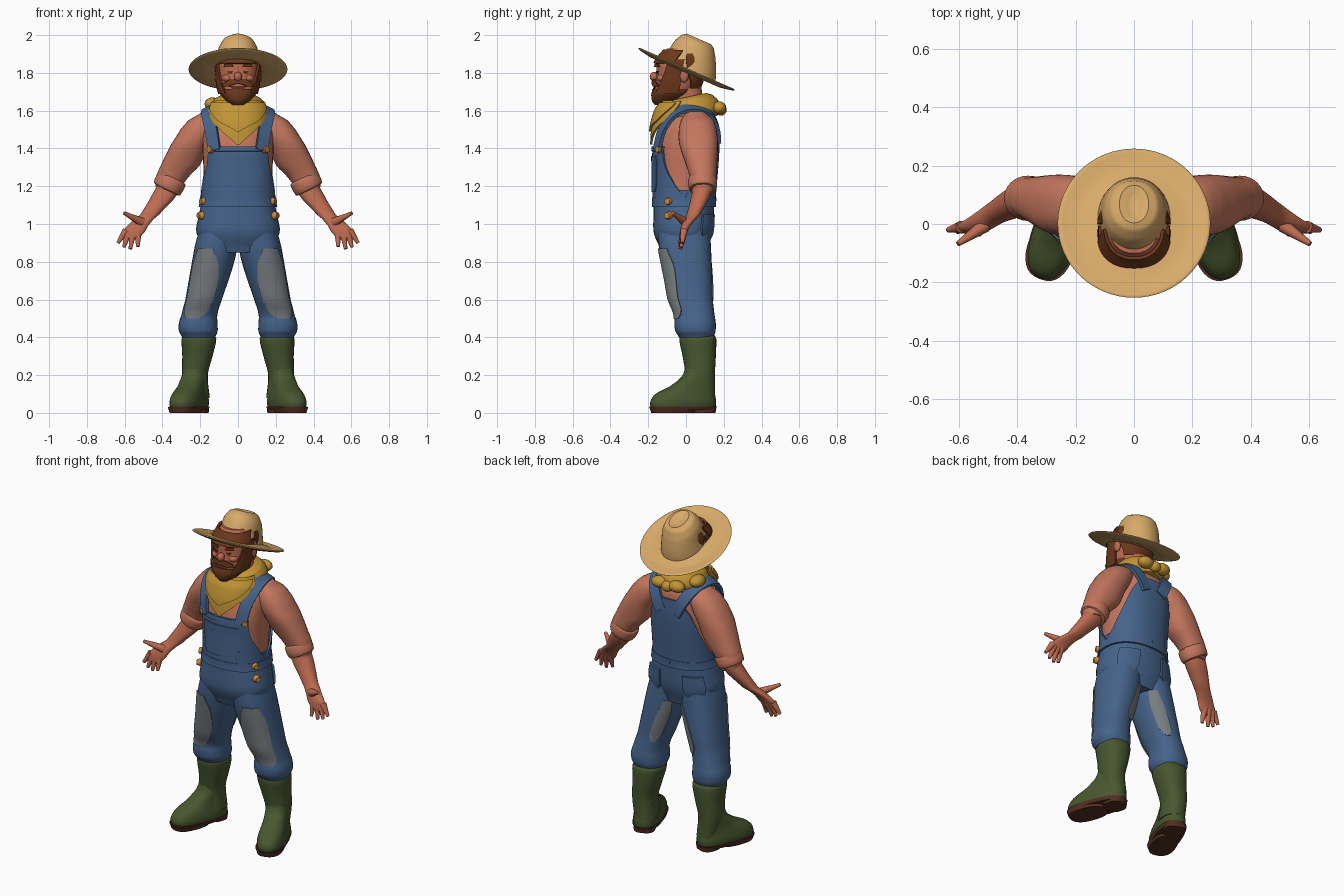
import bpy, bmesh, math
from mathutils import Matrix, Vector

if "Cube" in bpy.data.objects:
    bpy.data.objects.remove(bpy.data.objects["Cube"], do_unlink=True)


def material(name, *rgb):
    colour = [c ** 2.2 for c in rgb] + [1]
    mat = bpy.data.materials.new(name)
    mat.use_nodes = True
    mat.diffuse_color = colour
    shader = next(n for n in mat.node_tree.nodes if n.type == "BSDF_PRINCIPLED")
    shader.inputs["Base Color"].default_value = colour
    shader.inputs["Roughness"].default_value = .8
    return mat


STRAW = material("straw", .84, .66, .41)
SKIN = material("skin", .74, .42, .32)
SHIRT = material("salmon shirt", .76, .46, .37)
DENIM = material("blue denim", .28, .39, .54)
PATCH = material("grey patch", .47, .49, .5)
RUBBER = material("green rubber", .29, .34, .2)
SOLE = material("brown sole", .33, .2, .15)
CLOTH = material("mustard cloth", .76, .58, .22)
HAIR = material("brown hair", .42, .23, .13)
BRASS = material("brass", .8, .53, .24)
made = []


def finish(name, bm, mat, mirror=False, thick=0):
    mesh = bpy.data.meshes.new(name)
    bmesh.ops.recalc_face_normals(bm, faces=bm.faces)
    bm.to_mesh(mesh)
    bm.free()
    mesh.materials.append(mat)
    obj = bpy.data.objects.new(name, mesh)
    bpy.context.collection.objects.link(obj)
    if thick:
        shell = obj.modifiers.new("thickness", "SOLIDIFY")
        shell.thickness, shell.offset = thick, 0
    if mirror:
        obj.modifiers.new("mirror", "MIRROR").use_mirror_merge = False
    made.append(obj)
    return obj


def blend(table, i, t):
    """Smooth curve through the table rows, between row i and the next."""
    last = len(table) - 1
    rows = [table[max(0, min(last, i + k))][1:] for k in (-1, 0, 1, 2)]
    return [b + .5 * t * (c - a + t * (2*a - 5*b + 4*c - d + t * (3*b - a - 3*c + d)))
            for a, b, c, d in zip(*rows)]


def sample(table, z):
    i = 0
    while i < len(table) - 2 and z > table[i + 1][0]:
        i += 1
    return blend(table, i, (z - table[i][0]) / (table[i + 1][0] - table[i][0]))


def ring_point(row, z, angle, off=0, power=.87):
    """Point on a rounded cross-section; angle zero faces the front."""
    cx, cy, rx, ry = row
    s, c = math.sin(angle), math.cos(angle)
    return Vector((cx + (rx + off) * math.copysign(abs(s) ** power, s),
                   cy - (ry + off) * math.copysign(abs(c) ** power, c), z))


def bridge(bm, rings, closed):
    n = len(rings[0])
    for a, b in zip(rings, rings[1:]):
        for k in range(n if closed else n - 1):
            j = (k + 1) % n
            bm.faces.new((a[k], a[j], b[j], b[k]))


def loft(name, table, mat, mirror=False, off=0, power=.87, xf=Matrix(), sides=32, steps=4):
    """Closed body from rows of height, centre x, centre y, radius x, radius y."""
    bm = bmesh.new()
    rings = []
    for i in range(len(table) - 1):
        for k in range(steps + (i == len(table) - 2)):
            t = k / steps
            z = table[i][0] * (1 - t) + table[i + 1][0] * t
            row = blend(table, i, t)
            rings.append([bm.verts.new(xf @ ring_point(row, z, math.tau * q / sides, off, power))
                          for q in range(sides)])
    bridge(bm, rings, True)
    bm.faces.new(rings[0])
    bm.faces.new(rings[-1])
    return finish(name, bm, mat, mirror)


def panel(name, table, mat, edges, off=.01, mirror=False, thick=.012, across=24, up=14):
    """Sheet lying on a lofted body; edges hold height, start and end angle."""
    bm = bmesh.new()
    rows = []
    for i in range(up + 1):
        z = edges[0][0] + (edges[-1][0] - edges[0][0]) * i / up
        lo, hi = sample(edges, z)
        rows.append([bm.verts.new(ring_point(sample(table, z), z,
                     math.radians(lo + (hi - lo) * k / across), off)) for k in range(across + 1)])
    bridge(bm, rows, False)
    return finish(name, bm, mat, mirror, thick)


def rod(name, start, end, r1, r2, mat, mirror=True):
    a, b = Vector(start), Vector(end)
    bm = bmesh.new()
    turn = (b - a).to_track_quat("Z", "Y").to_matrix().to_4x4()
    bmesh.ops.create_cone(bm, cap_ends=True, segments=12, radius1=r1, radius2=r2,
                          depth=(b - a).length, matrix=Matrix.Translation((a + b) / 2) @ turn)
    return finish(name, bm, mat, mirror)


def blob(name, centre, size, mat, mirror=False):
    bm = bmesh.new()
    bmesh.ops.create_uvsphere(bm, u_segments=16, v_segments=10, radius=1,
                              matrix=Matrix.LocRotScale(Vector(centre), None, Vector(size)))
    return finish(name, bm, mat, mirror)


# Torso, hips and overalls
torso = [(.85, 0, -.01, .15, .11), (.95, 0, -.015, .21, .145), (1.05, 0, -.012, .197, .15),
         (1.12, 0, -.01, .183, .15), (1.18, 0, -.008, .18, .152), (1.3, 0, -.003, .183, .157),
         (1.4, 0, 0, .188, .16), (1.5, 0, .012, .185, .147), (1.56, 0, .03, .165, .12),
         (1.61, 0, .035, .1, .08)]
loft("shirt_body", torso[3:], SHIRT)
loft("overalls_hips", torso[:5], DENIM, off=.01)
panel("waistband", torso, DENIM, [(1.09, -180, 180), (1.14, -180, 180)], .014, across=48)
panel("bib_front", torso, DENIM, [(1.14, -90, 90), (1.2, -76, 76), (1.3, -55, 55), (1.41, -48, 48)], .011)
panel("bib_hem", torso, DENIM, [(1.385, -48, 48), (1.41, -48, 48)], .017, up=3)
panel("bib_pocket", torso, DENIM, [(1.17, -27, 27), (1.21, -32, 32), (1.36, -32, 32)], .017)
panel("bib_back", torso, DENIM, [(1.14, 90, 270), (1.2, 105, 255), (1.32, 125, 235),
                                 (1.44, 143, 217), (1.52, 160, 200)], .011)
panel("back_pocket", torso, DENIM, [(.92, 130, 155), (.95, 124, 162), (1.05, 124, 162)], .016, True)

# Shoulder straps as ribbons from the bib over to the back
strap = [(0, .125, -.155, 1.39), (1, .142, -.125, 1.5), (2, .16, -.06, 1.585), (3, .155, .03, 1.615),
         (4, .13, .12, 1.59), (5, .09, .165, 1.52), (6, .05, .174, 1.44)]
bm = bmesh.new()
rows = []
for i in range(31):
    here, ahead = Vector(sample(strap, i / 5)), Vector(sample(strap, i / 5 + .05))
    side = (ahead - here).cross(here - Vector((.05, .02, 1.4))).normalized() * .034
    rows.append([bm.verts.new(here + side * w) for w in (-1, 0, 1)])
bridge(bm, rows, False)
finish("shoulder_strap", bm, DENIM, True, .018)

# Brass buttons
for label, angle, z in (("strap", 41, 1.395), ("waist", 64, 1.12), ("hip", 64, 1.045)):
    spot = [ring_point(sample(torso, z), z, math.radians(angle), d) for d in (.01, .035)]
    rod(label + "_button", *spot, .023, .016, BRASS)

# Trouser legs with worn patches
leg = [(.4, .208, .055, .088, .092), (.43, .21, .05, .102, .106), (.47, .211, .048, .103, .11),
       (.52, .204, .045, .095, .106), (.6, .182, .025, .097, .117), (.7, .156, .015, .105, .125),
       (.8, .132, .003, .112, .133), (.88, .116, -.006, .113, .138), (.97, .1, -.01, .108, .138)]
loft("trouser_leg", leg, DENIM, True)
panel("knee_patch", leg, PATCH, [(.5, 0, 40), (.54, -22, 58), (.65, -28, 60), (.78, -14, 62),
                                 (.87, 5, 50)], .003, True, .006)
panel("thigh_patch", leg, PATCH, [(.58, -160, -145), (.62, -170, -130), (.76, -165, -125),
                                  (.85, -155, -130)], .003, True, .006)

# Rubber boots, toes turned out
loft("boot_shaft", [(.08, .215, .075, .065, .08), (.2, .228, .075, .068, .078),
                    (.3, .215, .07, .08, .088), (.39, .207, .0625, .092, .098),
                    (.41, .207, .0625, .084, .09)], RUBBER, True)
turned = Matrix.Translation((.258, -.015, 0)) @ Matrix.Rotation(math.radians(20), 4, "Z")
loft("boot_foot", [(.025, 0, 0, .078, .178), (.06, 0, 0, .081, .18), (.1, 0, .012, .074, .163),
                   (.14, 0, .05, .066, .122), (.19, 0, .082, .064, .086), (.25, 0, .088, .055, .07)],
     RUBBER, True, xf=turned, power=.8)
loft("boot_tread", [(0, 0, -.06, .072, .115), (.03, 0, -.06, .082, .125)], SOLE, True, xf=turned, power=.8, steps=1)
loft("boot_heel", [(0, 0, .115, .06, .06), (.03, 0, .115, .063, .065)], SOLE, True, xf=turned, power=.75, steps=1)
loft("boot_welt", [(.015, 0, 0, .078, .178), (.035, 0, 0, .085, .185)], SOLE, True, xf=turned, power=.8, steps=1)

# Arms, rolled sleeves and hands
loft("sleeve", [(1.17, .372, .088, .062, .055), (1.24, .352, .09, .083, .068), (1.31, .305, .082, .103, .082),
                (1.42, .253, .067, .102, .102), (1.5, .205, .062, .1, .1), (1.55, .175, .06, .085, .085),
                (1.595, .14, .05, .05, .05)], SHIRT, True)
tilted = Matrix.Translation((.362, .088, 1.215)) @ Matrix.Rotation(math.radians(-27), 4, "Y")
loft("sleeve_roll", [(-.04, 0, 0, .055, .052), (-.035, 0, 0, .075, .07), (-.01, 0, 0, .081, .077),
                     (.03, 0, 0, .079, .074), (.042, 0, 0, .06, .058)], SHIRT, True, xf=tilted, power=1)
loft("forearm", [(.925, .562, -.02, .042, .014), (.96, .55, -.012, .058, .02), (1, .522, .005, .054, .026),
                 (1.05, .467, .04, .05, .036), (1.15, .392, .078, .066, .05), (1.23, .36, .09, .06, .05)],
     SKIN, True)
for i, (foot, tip) in enumerate([(.53, (.53, -.035, .88)), (.555, (.57, -.03, .868)),
                                 (.578, (.604, -.025, .877)), (.592, (.636, -.02, .9))]):
    rod(f"finger_{i}", (foot, -.01, .965), tip, .021, .009, SKIN)
rod("thumb", (.51, -.005, 1.01), (.603, -.068, 1.058), .024, .009, SKIN)

# Neck and head
loft("neck", [(1.56, 0, .02, .085, .085), (1.74, 0, 0, .08, .08)], SKIN)
head = [(1.645, 0, -.1, .05, .066), (1.68, 0, -.072, .085, .1), (1.74, 0, -.048, .1, .115),
        (1.8, 0, -.037, .105, .12), (1.86, 0, -.028, .107, .123), (1.93, 0, 0, .085, .1)]
loft("head", head, SKIN)
loft("beard", [(1.63, 0, -.12, .035, .045), (1.65, 0, -.105, .062, .075), (1.685, 0, -.078, .094, .106),
               (1.715, 0, -.066, .102, .112)], HAIR)
panel("sideburn", head, HAIR, [(1.69, 38, 100), (1.75, 50, 96), (1.87, 66, 96)], .01, True)
panel("back_hair", head, HAIR, [(1.72, 125, 235), (1.8, 108, 252), (1.9, 95, 265)], .014)
panel("fringe", head, HAIR, [(1.85, -80, 80), (1.92, -85, 85)], .012)
panel("moustache", head, HAIR, [(1.728, 22, 42), (1.745, 0, 38), (1.765, 0, 18)], .014, True)
panel("mouth", head, SOLE, [(1.712, -14, 14), (1.73, -22, 22)], .004, thick=.006)
panel("eye", head, HAIR, [(1.795, 16, 26), (1.81, 13, 28)], .002, True, .006)
panel("eyebrow", head, HAIR, [(1.83, 9, 36), (1.845, 12, 34)], .008, True)
blob("nose", (0, -.168, 1.78), (.021, .024, .026), SKIN)
blob("cheek", (.055, -.125, 1.772), (.03, .03, .022), SKIN, True)
blob("ear", (.114, -.01, 1.785), (.014, .024, .036), SKIN, True)

# Neckerchief with a front point and knotted back
lean = Matrix.Translation((0, .025, 1.615)) @ Matrix.Rotation(math.radians(12), 4, "X")
loft("neckerchief_wrap", [(-.07, 0, 0, .12, .13), (-.035, 0, 0, .15, .155), (.01, 0, 0, .147, .15),
                          (.045, 0, 0, .125, .125), (.06, 0, 0, .1, .1)], CLOTH, xf=lean, power=1)
drape = [(1.42, 0, 0, .17, .18), (1.52, 0, 0, .165, .172), (1.6, 0, 0, .155, .15), (1.65, 0, 0, .13, .12)]
panel("neckerchief_point", drape, CLOTH, [(1.42, -2, 2), (1.5, -30, 30), (1.57, -62, 62), (1.65, -80, 80)], .004)
panel("neckerchief_fold", drape, CLOTH, [(1.49, -2, 2), (1.55, -36, 36), (1.64, -70, 70)], .014)
blob("neckerchief_knot", (0, .185, 1.605), (.035, .03, .032), CLOTH)
blob("neckerchief_tail", (.06, .175, 1.615), (.05, .038, .034), CLOTH, True)
blob("side_fold", (-.135, .08, 1.635), (.042, .055, .035), CLOTH)

# Straw hat, tipped back
tip = Matrix.Translation((0, 0, 1.813)) @ Matrix.Rotation(math.radians(-23.5), 4, "X")
loft("hat_brim", [(-.004, 0, 0, .09, .1), (-.012, 0, 0, .18, .2), (.002, 0, 0, .253, .27),
                  (.012, 0, 0, .253, .27), (.002, 0, 0, .19, .21), (.016, 0, .01, .11, .13)],
     STRAW, xf=tip, power=1, sides=64)
loft("hat_crown", [(0, 0, .012, .126, .155), (.06, 0, .01, .115, .138), (.125, 0, 0, .103, .116),
                   (.165, 0, -.003, .08, .092), (.18, 0, -.004, .05, .07), (.168, 0, -.004, .016, .04)],
     STRAW, xf=tip, power=.95, sides=40)

# Bake modifiers and shade smooth with crisp edges
bpy.ops.object.select_all(action="DESELECT")
for obj in made:
    obj.select_set(True)
bpy.context.view_layer.objects.active = made[0]
bpy.ops.object.convert(target="MESH")
bpy.ops.object.shade_smooth_by_angle(angle=math.radians(42))
